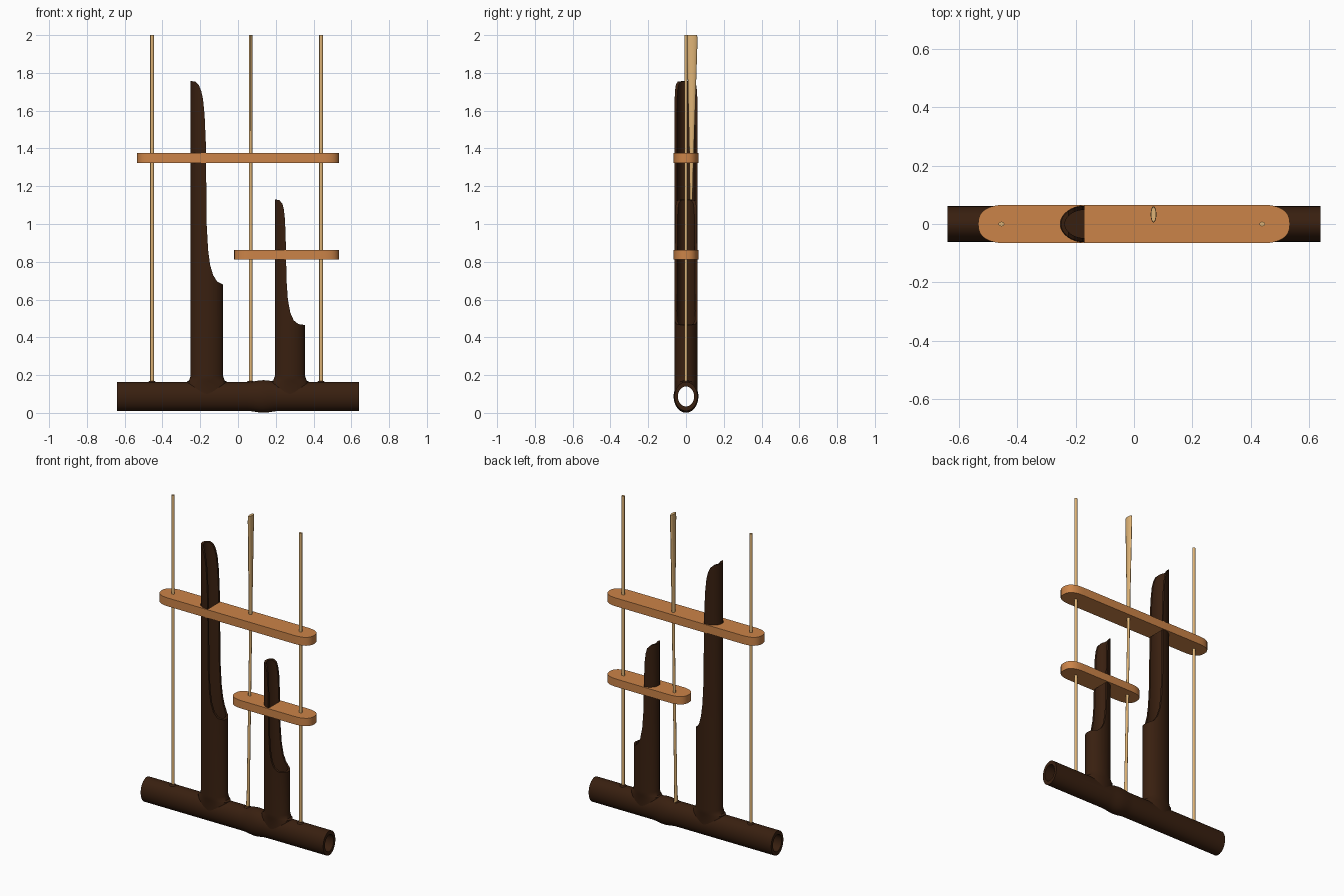
import bpy, bmesh, math
from mathutils import Vector

if "Cube" in bpy.data.objects:
    bpy.data.objects.remove(bpy.data.objects["Cube"], do_unlink=True)


def material(name, color):
    m = bpy.data.materials.new(name)
    m.use_nodes = True
    m.diffuse_color = color
    bsdf = m.node_tree.nodes["Principled BSDF"]
    bsdf.inputs["Base Color"].default_value = color
    bsdf.inputs["Roughness"].default_value = 0.6
    return m


DARK = material("dark_bamboo", (0.04, 0.014, 0.005, 1))
ORANGE = material("orange_wood", (0.6, 0.23, 0.065, 1))
PALE = material("pale_cane", (0.73, 0.45, 0.18, 1))


def loft(name, rings, mat=None):
    """Closed solid skinned through rings of equal point count."""
    bm = bmesh.new()
    loops = [[bm.verts.new(p) for p in ring] for ring in rings]
    n = len(loops[0])
    for a, b in zip(loops, loops[1:]):
        for i in range(n):
            j = (i + 1) % n
            bm.faces.new((a[i], a[j], b[j], b[i]))
    bm.faces.new(loops[0][::-1])
    bm.faces.new(loops[-1])
    bmesh.ops.recalc_face_normals(bm, faces=bm.faces[:])
    mesh = bpy.data.meshes.new(name)
    bm.to_mesh(mesh)
    bm.free()
    ob = bpy.data.objects.new(name, mesh)
    bpy.context.collection.objects.link(ob)
    if mat:
        mesh.materials.append(mat)
    return ob


def oval(ra, rb, n=48):
    return [(ra * math.cos(2 * math.pi * i / n), rb * math.sin(2 * math.pi * i / n))
            for i in range(n)]


def upright(name, x, sections, mat=None, n=48):
    """Vertical solid from sections of (z, rx, ry, y centre)."""
    return loft(name, [[Vector((x + a, yc + b, z)) for a, b in oval(rx, ry, n)]
                       for z, rx, ry, yc in sections], mat)


def lengthwise(name, sections, mat=None):
    """Horizontal solid along x from sections of (x, ry, rz)."""
    return loft(name, [[Vector((x, a, BASE_Z + b)) for a, b in oval(ry, rz)]
                       for x, ry, rz in sections], mat)


def carve(ob, *cutters):
    bpy.context.view_layer.objects.active = ob
    for c in cutters:
        c.hide_render = True
        mod = ob.modifiers.new("carve", "BOOLEAN")
        mod.operation = "DIFFERENCE"
        mod.solver = "EXACT"
        mod.object = c
        bpy.ops.object.modifier_apply(modifier=mod.name)
        bpy.data.objects.remove(c, do_unlink=True)


def smooth(ob):
    bpy.ops.object.select_all(action="DESELECT")
    ob.select_set(True)
    bpy.context.view_layer.objects.active = ob
    bpy.ops.object.shade_smooth_by_angle(angle=math.radians(35))


BASE_Z = 0.087
DEPTH = 0.062


def bore():
    return lengthwise("bore", [(-1, 0.043, 0.053), (1, 0.043, 0.053)])


# Hollow base tube with a swollen joint
sections = [(-0.64, 0.061, 0.077), (0.05, 0.061, 0.077)]
for i in range(1, 12):
    swell = 0.009 * math.sin(math.pi * i / 12) ** 2
    sections.append((0.05 + 0.17 * i / 12, 0.061 + swell / 2, 0.077 + swell))
sections += [(0.22, 0.061, 0.077), (0.64, 0.061, 0.077)]
base = lengthwise("base_tube", sections, DARK)
carve(base, bore())
smooth(base)


# Sounding tubes: hollow, with the upper part cut away to a tongue
def sounding_tube(name, x, r, cut):
    top = cut[0][1]
    body = upright(name, x, [(BASE_Z, r + 0.02, DEPTH - 0.002, 0),
                             (0.165, r + 0.02, DEPTH - 0.002, 0),
                             (0.172, r + 0.008, DEPTH, 0),
                             (0.195, r, DEPTH, 0), (top, r, DEPTH, 0)], DARK)
    inner = upright(name + "_hollow", x, [(0.2, r - 0.014, DEPTH - 0.013, 0),
                                          (top + 1, r - 0.014, DEPTH - 0.013, 0)])
    edge = [(x - r - 0.1, top)] + cut + [(x + r + 0.1, cut[-1][1]),
                                         (x + r + 0.1, top + 0.2),
                                         (x - r - 0.1, top + 0.2)]
    side = loft(name + "_cut", [[Vector((a, y, z)) for a, z in edge]
                                for y in (-0.2, 0.2)])
    carve(body, inner, side, bore())
    smooth(body)


sounding_tube("tall_sounding_tube", -0.165, 0.086,
              [(-0.25, 1.757), (-0.225, 1.753), (-0.207, 1.735), (-0.195, 1.705),
               (-0.185, 1.66), (-0.177, 1.58), (-0.17, 1.42), (-0.166, 1.0),
               (-0.158, 0.86), (-0.148, 0.785), (-0.132, 0.73), (-0.11, 0.695),
               (-0.08, 0.68)])
sounding_tube("short_sounding_tube", 0.275, 0.08,
              [(0.195, 1.13), (0.218, 1.127), (0.235, 1.108), (0.243, 1.075),
               (0.249, 1.02), (0.253, 0.9), (0.257, 0.7), (0.264, 0.6),
               (0.277, 0.53), (0.295, 0.49), (0.32, 0.47), (0.355, 0.465)])


# Cross bars with rounded ends and a slot around each tongue
def cross_bar(name, x0, x1, z0, z1, tube_x, tube_r, slot_x):
    outline = []
    for end, s in ((x1, 1), (x0, -1)):
        for i in range(17):
            t = math.pi * (i / 16 - 0.5)
            c, d = math.cos(t), math.sin(t)
            px = end - s * 0.1 + s * 0.1 * abs(c) ** 0.8
            outline.append((px, s * 0.066 * math.copysign(abs(d) ** 0.8, d)))
    bar = loft(name, [[Vector((a, b, z)) for a, b in outline] for z in (z0, z1)], ORANGE)
    slot = [(min(tube_x + a, slot_x), b)
            for a, b in oval(tube_r + 0.002, DEPTH + 0.001, 46)
            if tube_x + a < slot_x + 0.004]
    slot.sort(key=lambda p: math.atan2(p[1], p[0] - slot_x + 0.03))
    carve(bar, loft(name + "_slot", [[Vector((a, b, z)) for a, b in slot]
                                     for z in (z0 - 0.1, z1 + 0.1)]))
    smooth(bar)


cross_bar("upper_cross_bar", -0.535, 0.535, 1.322, 1.375, -0.165, 0.086, -0.168)
cross_bar("lower_cross_bar", -0.02, 0.535, 0.812, 0.862, 0.275, 0.08, 0.256)

# Side rods
for name, x in (("right_rod", -0.455), ("left_rod", 0.44)):
    smooth(upright(name, x, [(0.155, 0.01, 0.008, 0), (2, 0.01, 0.008, 0)], PALE, 16))

# Middle rod, flattened and widening toward the top
smooth(upright("middle_rod", 0.067,
               [(0.15, 0.01, 0.016, 0.004), (0.25, 0.009, 0.009, 0.007),
                (1.1, 0.009, 0.007, 0.027), (1.3, 0.009, 0.01, 0.029),
                (1.97, 0.01, 0.028, 0.033), (2, 0.009, 0.026, 0.033)], PALE, 16))

# Small collars where the rods enter the base
for name, x in (("right_collar", -0.455), ("middle_collar", 0.067), ("left_collar", 0.44)):
    smooth(upright(name, x, [(0.145, 0.026, 0.024, 0), (0.163, 0.021, 0.019, 0),
                             (0.17, 0.013, 0.011, 0)], DARK, 16))
